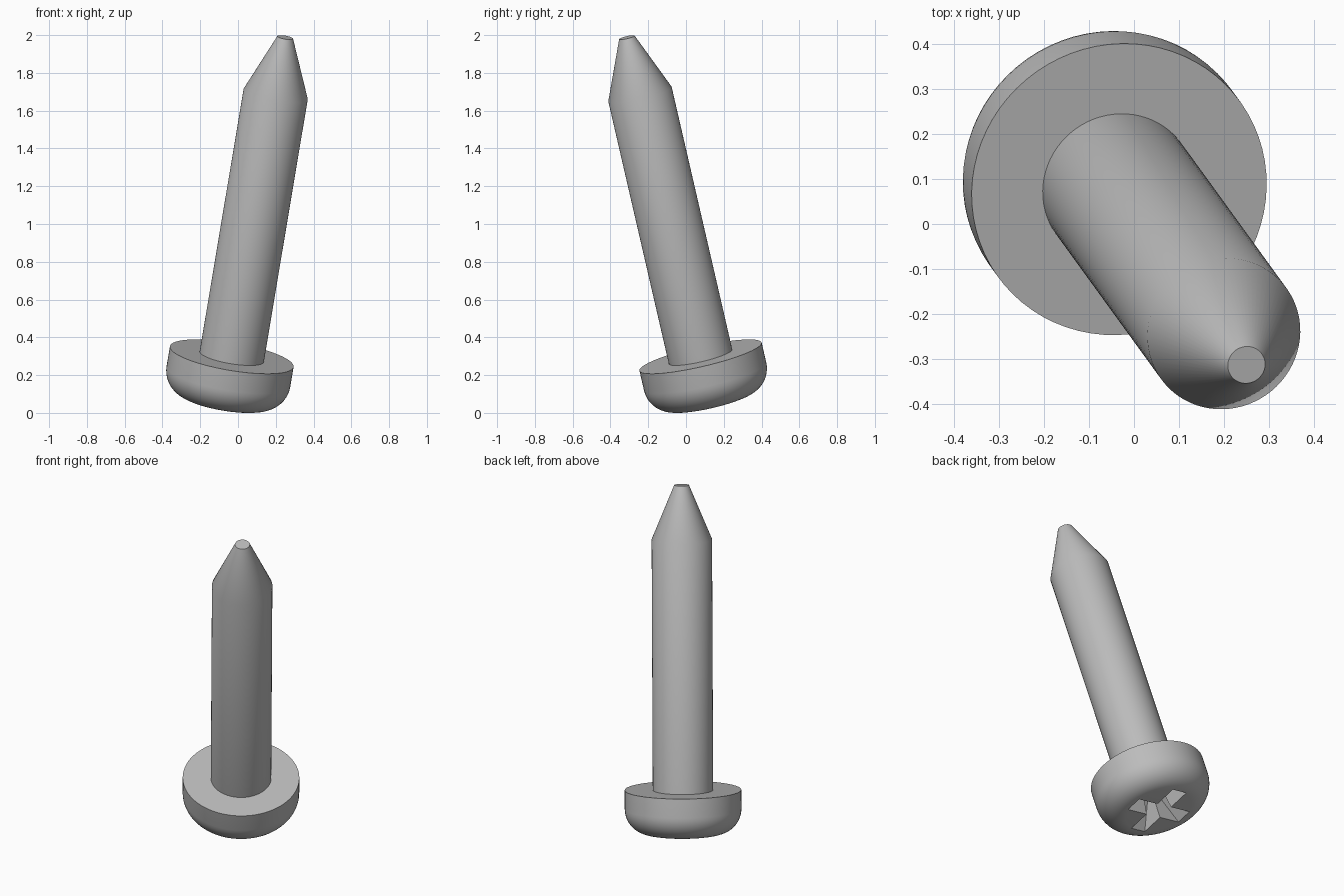
import bpy, bmesh, math
from mathutils import Vector, Matrix

cube = bpy.data.objects.get("Cube")
if cube:
    bpy.data.objects.remove(cube, do_unlink=True)

# One plain metal colour
metal = bpy.data.materials.new("grey_metal")
metal.use_nodes = True
GREY = (0.5, 0.5, 0.5, 1)
metal.diffuse_color = GREY
metal.node_tree.nodes["Principled BSDF"].inputs["Base Color"].default_value = GREY

# The screw leans: local z runs from head to tip, origin under the head
AXIS = Vector((0.161, -0.222, 0.962)).normalized()
PLACE = (Matrix.Translation((-0.033, 0.077, 0.298))
         @ Vector((0, 0, 1)).rotation_difference(AXIS).to_matrix().to_4x4())


def finish(bm, name):
    bmesh.ops.recalc_face_normals(bm, faces=bm.faces)
    mesh = bpy.data.meshes.new(name)
    bm.to_mesh(mesh)
    bm.free()
    obj = bpy.data.objects.new(name, mesh)
    bpy.context.collection.objects.link(obj)
    mesh.materials.append(metal)
    obj.matrix_world = PLACE
    return obj


def lathe(name, profile, steps=72):
    """Solid of revolution from (radius, height) points, with flat end caps."""
    bm = bmesh.new()
    rings = []
    for r, z in profile:
        rings.append([bm.verts.new((r * math.cos(a), r * math.sin(a), z))
                      for a in (math.tau * i / steps for i in range(steps))])
    for low, high in zip(rings, rings[1:]):
        for i in range(steps):
            j = (i + 1) % steps
            bm.faces.new((low[i], low[j], high[j], high[i]))
    bm.faces.new(rings[0])
    bm.faces.new(rings[-1])
    return finish(bm, name)


def cross_outline(length, width):
    points = []
    for k in range(4):
        turn = Matrix.Rotation(k * math.pi / 2, 2)
        points += [turn @ Vector(p) for p in
                   ((length, -width), (length, width), (width, width))]
    return points


def activate(obj):
    bpy.ops.object.select_all(action="DESELECT")
    obj.select_set(True)
    bpy.context.view_layer.objects.active = obj


# Shaft with conical point
shaft = lathe("shaft", [(0.172, -0.02), (0.172, 1.445), (0.042, 1.757)])

# Pan head with a rounded outer edge
R, H, FILLET = 0.332, 0.25, 0.14
arc = [math.pi / 2 * i / 12 for i in range(13)]
head = lathe("head", [(R, 0)] + [(R - FILLET + FILLET * math.cos(a),
                                  FILLET - H - FILLET * math.sin(a)) for a in arc])

# Tapered cross recess in the head
bm = bmesh.new()
loops = []
for length, width, z in ((0.20, 0.052, -H - 0.01), (0.075, 0.036, -0.09)):
    loops.append([bm.verts.new((*p, z)) for p in cross_outline(length, width)])
    bm.faces.new(loops[-1])
for i in range(12):
    j = (i + 1) % 12
    bm.faces.new((loops[0][i], loops[0][j], loops[1][j], loops[1][i]))
cutter = finish(bm, "recess_cutter")
cutter.hide_render = True

cut = head.modifiers.new("recess", "BOOLEAN")
cut.operation = "DIFFERENCE"
cut.solver = "EXACT"
cut.object = cutter
bpy.context.view_layer.update()
activate(head)
bpy.ops.object.modifier_apply(modifier=cut.name)
bpy.data.objects.remove(cutter, do_unlink=True)

for obj in (shaft, head):
    activate(obj)
    bpy.ops.object.shade_smooth_by_angle(angle=math.radians(30))
